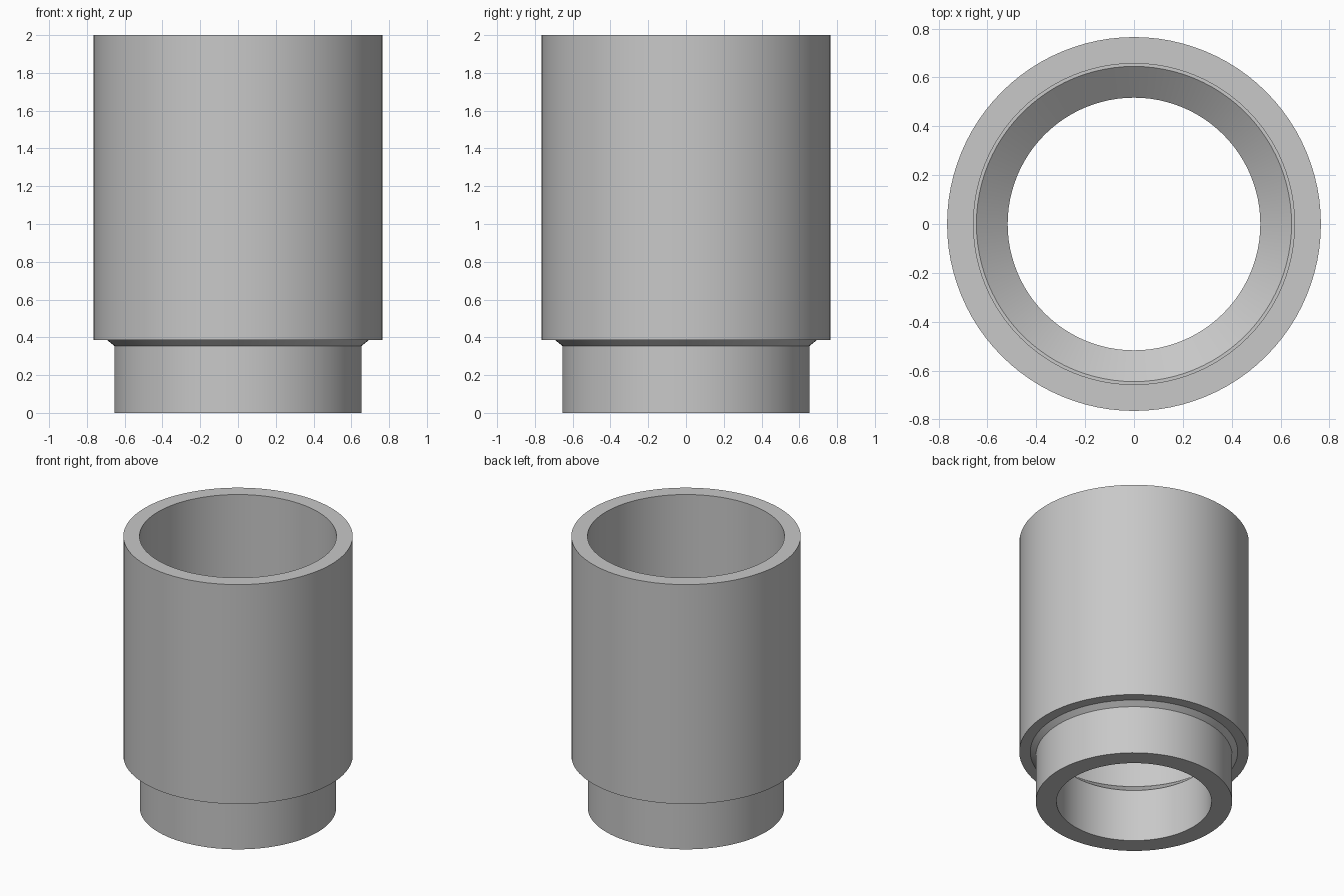
import bpy
import bmesh
import math

cube = bpy.data.objects.get("Cube")
if cube:
    bpy.data.objects.remove(cube, do_unlink=True)

SEGMENTS = 96

# Plain grey material
grey = bpy.data.materials.new("light grey")
grey.use_nodes = True
colour = (0.58, 0.58, 0.58, 1)
grey.diffuse_color = colour
grey.node_tree.nodes["Principled BSDF"].inputs["Base Color"].default_value = colour


def lathe(name, profile, material):
    """Revolve a closed (radius, height) profile about the z axis."""
    bm = bmesh.new()
    rings = []
    for radius, height in profile:
        rings.append([bm.verts.new((radius * math.cos(i * math.tau / SEGMENTS),
                                    radius * math.sin(i * math.tau / SEGMENTS),
                                    height)) for i in range(SEGMENTS)])
    for a, b in zip(rings, rings[1:] + rings[:1]):
        for i in range(SEGMENTS):
            j = (i + 1) % SEGMENTS
            bm.faces.new((a[i], a[j], b[j], b[i]))
    bmesh.ops.recalc_face_normals(bm, faces=bm.faces)
    mesh = bpy.data.meshes.new(name)
    bm.to_mesh(mesh)
    bm.free()
    mesh.materials.append(material)
    obj = bpy.data.objects.new(name, mesh)
    bpy.context.collection.objects.link(obj)
    bpy.ops.object.select_all(action='DESELECT')
    obj.select_set(True)
    bpy.context.view_layer.objects.active = obj
    bpy.ops.object.shade_smooth_by_angle(angle=math.radians(25))
    return obj


# Pipe coupling: narrow spigot, flared collar, wide socket, stepped bore
lathe("pipe_coupling", [
    (0.655, 0.0), (0.655, 0.355),       # spigot outside
    (0.692, 0.385), (0.765, 0.385),     # flare and shoulder
    (0.765, 2.0), (0.657, 2.0),         # socket outside and rim
    (0.657, 0.49), (0.645, 0.49),       # socket bore and ledge
    (0.517, 0.386), (0.517, 0.0),       # sloped seat and spigot bore
], grey)
